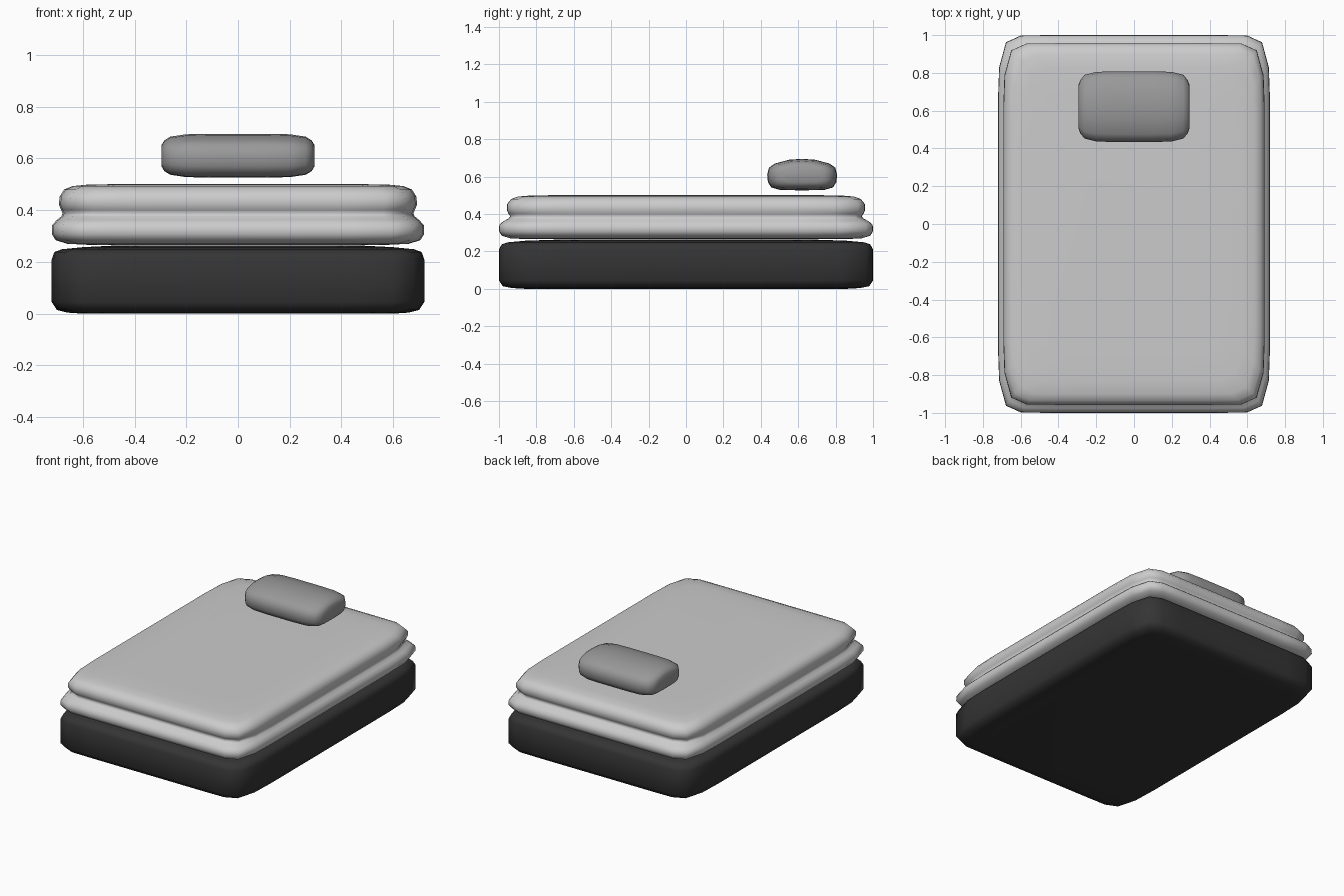
import bpy, bmesh, math

if "Cube" in bpy.data.objects:
    bpy.data.objects.remove(bpy.data.objects["Cube"])


def loft(name, rings, angle, color=None):
    """Skin a stack of equal-length closed rings and cap both ends."""
    bm = bmesh.new()
    loops = [[bm.verts.new(p) for p in ring] for ring in rings]
    for a, b in zip(loops, loops[1:]):
        for i in range(len(a)):
            j = (i + 1) % len(a)
            bm.faces.new((a[i], a[j], b[j], b[i]))
    bm.faces.new(loops[0][::-1])
    bm.faces.new(loops[-1])
    bmesh.ops.recalc_face_normals(bm, faces=bm.faces[:])
    me = bpy.data.meshes.new(name)
    bm.to_mesh(me)
    bm.free()
    ob = bpy.data.objects.new(name, me)
    bpy.context.collection.objects.link(ob)
    if color:
        mat = bpy.data.materials.new(name + "_fabric")
        mat.diffuse_color = color
        mat.use_nodes = True
        mat.node_tree.nodes["Principled BSDF"].inputs["Base Color"].default_value = mat.diffuse_color
        me.materials.append(mat)
    bpy.ops.object.select_all(action='DESELECT')
    ob.select_set(True)
    bpy.context.view_layer.objects.active = ob
    bpy.ops.object.shade_smooth_by_angle(angle=math.radians(angle))
    return ob


def slab_ring(hx, hy, z):
    """Rounded rectangle with softly cut corners."""
    q = [(hx, hy - 0.34), (hx - 0.006, hy - 0.17), (hx - 0.042, hy - 0.038),
         (hx - 0.122, hy - 0.002), (hx - 0.28, hy)]
    pts = q + [(-x, y) for x, y in reversed(q)]
    pts += [(-x, -y) for x, y in pts]
    return [(x, y, z) for x, y in pts]


# Base: dark box with a slightly crowned top
base_profile = [(0.60, 0.86, 0.0), (0.66, 0.93, 0.004), (0.70, 0.98, 0.014),
                (0.72, 1.0, 0.045), (0.72, 1.0, 0.21), (0.71, 0.985, 0.238),
                (0.68, 0.95, 0.249), (0.60, 0.86, 0.257), (0.46, 0.66, 0.264)]
loft("bed_base", [slab_ring(*p) for p in base_profile], 60, (0.035, 0.035, 0.035, 1))

# Mattress: wide lower roll, groove, narrower upper roll
mattress_profile = [(0.58, 0.86, 0.266), (0.66, 0.94, 0.270), (0.705, 0.985, 0.284),
                    (0.72, 1.0, 0.308), (0.718, 0.998, 0.343), (0.70, 0.975, 0.362),
                    (0.683, 0.948, 0.376), (0.678, 0.94, 0.388), (0.684, 0.95, 0.402),
                    (0.692, 0.957, 0.420), (0.69, 0.957, 0.452), (0.672, 0.935, 0.480),
                    (0.64, 0.90, 0.493), (0.58, 0.83, 0.499), (0.45, 0.68, 0.501)]
loft("mattress", [slab_ring(*p) for p in mattress_profile], 70)


# Pillow: crowned section swept across x, tapering at the ends
section = [(0.0, 0.085), (0.07, 0.080), (0.145, 0.060), (0.177, 0.038), (0.187, 0.0),
           (0.183, -0.04), (0.165, -0.068), (0.12, -0.081), (0.0, -0.084)]
section += [(-y, z) for y, z in section[-2:0:-1]]
stations = [(-0.295, 0.60, 0.50), (-0.285, 0.75, 0.70), (-0.262, 0.90, 0.87),
            (-0.20, 0.985, 0.98), (-0.10, 1, 1)]
stations += [(-x, a, b) for x, a, b in reversed(stations)]
loft("pillow", [[(x, 0.621 + y * sy, 0.61 + z * sz) for y, z in section]
                for x, sy, sz in stations], 50, (0.32, 0.32, 0.32, 1))
